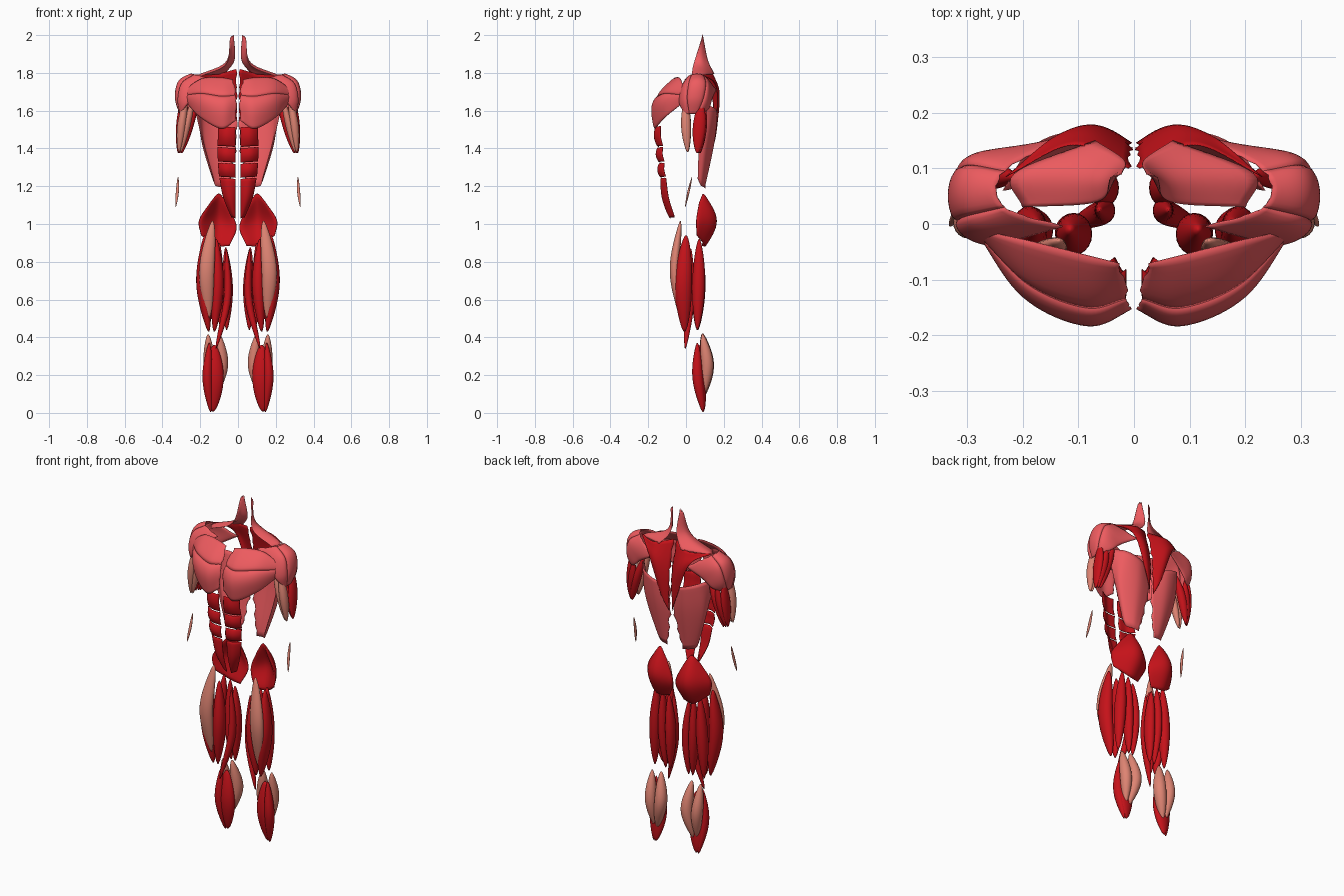
import bpy, bmesh, math, random
from mathutils import Vector

if "Cube" in bpy.data.objects:
    bpy.data.objects.remove(bpy.data.objects["Cube"])
random.seed(4)

def material(name, col):
    m = bpy.data.materials.new(name)
    m.diffuse_color = (*col, 1)
    m.use_nodes = True
    m.node_tree.nodes["Principled BSDF"].inputs["Base Color"].default_value = m.diffuse_color
    return m
DARK = material("deep_red", (0.56, 0.006, 0.01))
LIGHT = material("light_red", (0.85, 0.105, 0.115))
TAN = material("tan", (0.73, 0.23, 0.17))

def spline(pts, n):
    """Catmull-Rom resample with n steps per span"""
    p = [Vector(q) for q in pts]
    p = [2 * p[0] - p[1]] + p + [2 * p[-1] - p[-2]]
    out = []
    for i in range(1, len(p) - 2):
        a, b, c, d = p[i - 1:i + 3]
        for k in range(n):
            t = k / n
            out.append(b + 0.5 * ((c - a) * t + (2 * a - 5 * b + 4 * c - d) * t * t
                                  + (3 * b - a - 3 * c + d) * t ** 3))
    return out + [p[-2]]

def finish(name, bm, mat):
    bmesh.ops.recalc_face_normals(bm, faces=bm.faces)
    me = bpy.data.meshes.new(name)
    bm.to_mesh(me)
    bm.free()
    me.materials.append(mat)
    ob = bpy.data.objects.new(name, me)
    bpy.context.collection.objects.link(ob)
    for f in me.polygons:
        f.use_smooth = True
    ob.modifiers.new("mirror", 'MIRROR').use_mirror_merge = False

def spindle(name, mat, top, belly, end, rx, ry, sides=20, steps=14):
    """Tapered muscle: top point, belly x and y at mid height, end point, belly radii"""
    mid = (*belly, (top[2] + end[2]) / 2)
    path = spline([top, mid, end], steps)
    bm = bmesh.new()
    rings = []
    for i, p in enumerate(path):
        s = .1 + .9 * max(math.sin(math.pi * i / (2 * steps)), 0) ** .7
        rings.append([bm.verts.new((p.x + rx * s * math.cos(a), p.y + ry * s * math.sin(a), p.z))
                      for a in (math.tau * k / sides for k in range(sides))])
    for a, b in zip(rings, rings[1:]):
        for i in range(sides):
            j = (i + 1) % sides
            bm.faces.new((a[i], a[j], b[j], b[i]))
    bm.faces.new(rings[0])
    bm.faces.new(rings[-1])
    finish(name, bm, mat)

def surface(rows, n=8):
    """Smooth grid through a few control points"""
    lines = [spline(r, n) for r in rows]
    return [list(r) for r in zip(*[spline(c, n) for c in zip(*lines)])]

def sheet(name, mat, g, thick, fray=0):
    """Flat muscle: lens-shaped sheet on a grid, with frayed fibre ends at its first row"""
    R, C = len(g), len(g[0])
    for j in range(C):
        g[0][j] = g[0][j] + (g[0][j] - g[1][j]).normalized() * random.uniform(-.2, 1) * fray
    bm = bmesh.new()
    skins, rims = [], []
    for s in (1, -1):
        grid = []
        for i in range(R):
            row = []
            for j in range(C):
                du = g[min(i + 1, R - 1)][j] - g[max(i - 1, 0)][j]
                dv = g[i][min(j + 1, C - 1)] - g[i][max(j - 1, 0)]
                w = math.sin(math.pi * i / (R - 1)) * math.sin(math.pi * j / (C - 1))
                h = s * thick * (.06 + .44 * math.sqrt(max(w, 0)))
                row.append(bm.verts.new(g[i][j] + du.cross(dv).normalized() * h))
            grid.append(row)
        for i in range(R - 1):
            for j in range(C - 1):
                bm.faces.new((grid[i][j], grid[i + 1][j], grid[i + 1][j + 1], grid[i][j + 1]))
        rims.append(grid[0][:-1] + [r[-1] for r in grid[:-1]]
                    + grid[-1][:0:-1] + [r[0] for r in grid[:0:-1]])
    a, b = rims
    for i in range(len(a)):
        j = (i + 1) % len(a)
        bm.faces.new((a[i], a[j], b[j], b[i]))
    finish(name, bm, mat)

# Chest: one surface from breastbone to upper arm, split into two heads
chest = surface([
    [(.014, -.155, 1.545), (.012, -.145, 1.66), (.03, -.07, 1.765)],
    [(.09, -.165, 1.505), (.085, -.165, 1.65), (.09, -.055, 1.775)],
    [(.20, -.11, 1.565), (.19, -.12, 1.67), (.19, -.03, 1.77)],
    [(.275, -.01, 1.645), (.28, -.015, 1.675), (.285, -.01, 1.71)]], 10)
sheet("chest_lower", LIGHT, [r[:13] for r in chest], .022, .008)
sheet("chest_upper", LIGHT, [r[12:] for r in chest], .018, .008)

# Abdominal blocks, top to bottom, each with a top height, bottom height and widths
for k, (z0, z1, w0, w1) in enumerate([(1.51, 1.408, .105, .108), (1.4, 1.325, .108, .106),
                                      (1.317, 1.245, .105, .1), (1.237, 1.03, .098, .035)]):
    rows = []
    for t in (0, .5, 1):
        z = z0 + (z1 - z0) * t
        w = w0 + (w1 - w0) * t ** 1.6
        y = -.155 + (1.51 - z) * .1 + max(1.2 - z, 0) * .15 - .006 * (t == .5)
        rows.append([(.014, y, z), (w * .6, y - .003, z + .004), (w, y + .022, z + .006)])
    sheet("abdominal_block_%d" % (k + 1), DARK, surface(rows), .02, .003)

# Neck and upper back
sheet("neck_muscle", LIGHT, surface([
    [(.022, .09, 1.995), (.03, .087, 1.995), (.042, .084, 1.985)],
    [(.018, .115, 1.87), (.06, .08, 1.855), (.065, .04, 1.845)],
    [(.07, .15, 1.795), (.215, .09, 1.785), (.2, .03, 1.78)]]), .01, .008)
sheet("upper_back_muscle", DARK, surface([
    [(.01, .1, 1.82), (.01, .145, 1.63), (.012, .145, 1.42)],
    [(.11, .142, 1.795), (.075, .172, 1.68), (.025, .155, 1.45)],
    [(.23, .085, 1.79), (.135, .16, 1.73), (.05, .165, 1.51)]]), .012, .01)

# Broad back muscle, spine wrapping to the armpit
sheet("broad_back_muscle", LIGHT, surface([
    [(.012, .14, 1.56), (.014, .13, 1.41), (.06, .1, 1.19)],
    [(.1, .165, 1.59), (.1, .143, 1.43), (.09, .095, 1.195)],
    [(.18, .14, 1.62), (.18, .108, 1.44), (.12, .078, 1.205)],
    [(.235, .06, 1.64), (.19, .067, 1.45), (.13, .062, 1.24)]]), .014, .012)

# Shoulder: meridians from collar and shoulder blade converge on the arm; cut into three heads
origin = [(.13, -.005, 1.765), (.235, .03, 1.79), (.235, .095, 1.785), (.11, .16, 1.71)]
bulge = [(.22, -.03, 1.70), (.298, .015, 1.745), (.295, .105, 1.74), (.2, .135, 1.655)]
root = Vector((.312, .04, 1.575))
tips = [root + Vector((-.006, y, .008)) for y in (-.045, -.022, .018, .035)]
lower = [Vector(b).lerp(t, .5) + (Vector(b).lerp(t, .5) - Vector((.25, .05, 1.66))).normalized() * .018
         for b, t in zip(bulge, tips)]
shoulder = surface([origin, bulge, lower, tips], 10)
for k, part in enumerate(("front", "side", "back")):
    sheet("shoulder_" + part, LIGHT, [r[k * 10:k * 10 + 11] for r in shoulder], .022, .004)

# Seat muscle
sheet("seat_muscle", DARK, surface([
    [(.055, .1, 1.10), (.10, .092, 1.16), (.145, .07, 1.115)],
    [(.008, .108, .985), (.11, .148, 1.02), (.205, .055, 1.02)],
    [(.045, .085, .885), (.12, .1, .885), (.195, .058, .94)]]), .028)

# Arms
spindle("front_arm_outer", TAN, (.275, 0, 1.67), (.298, 0), (.312, .008, 1.38), .023, .026)
spindle("front_arm_inner", TAN, (.235, 0, 1.67), (.27, .005), (.302, .01, 1.38), .02, .022)
spindle("back_arm_outer", DARK, (.3, .08, 1.65), (.308, .07), (.316, .06, 1.375), .02, .034)
spindle("back_arm_inner", DARK, (.215, .085, 1.65), (.262, .085), (.298, .075, 1.375), .025, .024)
spindle("back_arm_middle", DARK, (.27, .1, 1.62), (.288, .088), (.308, .07, 1.375), .024, .021)
spindle("forearm_strip", TAN, (.317, .032, 1.25), (.321, .013), (.33, -.004, 1.09), .008, .006)

# Thighs
spindle("thigh_front", TAN, (.135, -.03, 1.015), (.165, -.06), (.155, -.028, .5), .04, .026)
spindle("thigh_outer", DARK, (.175, 0, .94), (.187, -.014), (.155, -.008, .43), .034, .046)
spindle("thigh_inner", DARK, (.115, -.01, .92), (.108, -.018), (.125, -.008, .43), .033, .038)
spindle("thigh_inner_strap", DARK, (.062, .025, .87), (.056, .022), (.116, -.004, .34), .02, .023)
spindle("thigh_back_inner", DARK, (.065, .065, .875), (.054, .065), (.06, .06, .44), .027, .034)
spindle("thigh_back_middle", DARK, (.1, .07, .9), (.1, .069), (.088, .062, .44), .026, .034)
spindle("thigh_back_outer", DARK, (.14, .07, .92), (.153, .067), (.16, .06, .44), .031, .034)

# Calves
spindle("calf_inner", TAN, (.1, .088, .42), (.086, .112), (.118, .096, .09), .034, .036)
spindle("calf_outer", TAN, (.158, .088, .415), (.151, .112), (.138, .096, .1), .031, .033)
spindle("lower_calf", DARK, (.125, .075, .36), (.126, .074), (.132, .092, .008), .05, .03)
spindle("shin_outer", DARK, (.152, .06, .37), (.162, .062), (.145, .09, .005), .026, .028)
